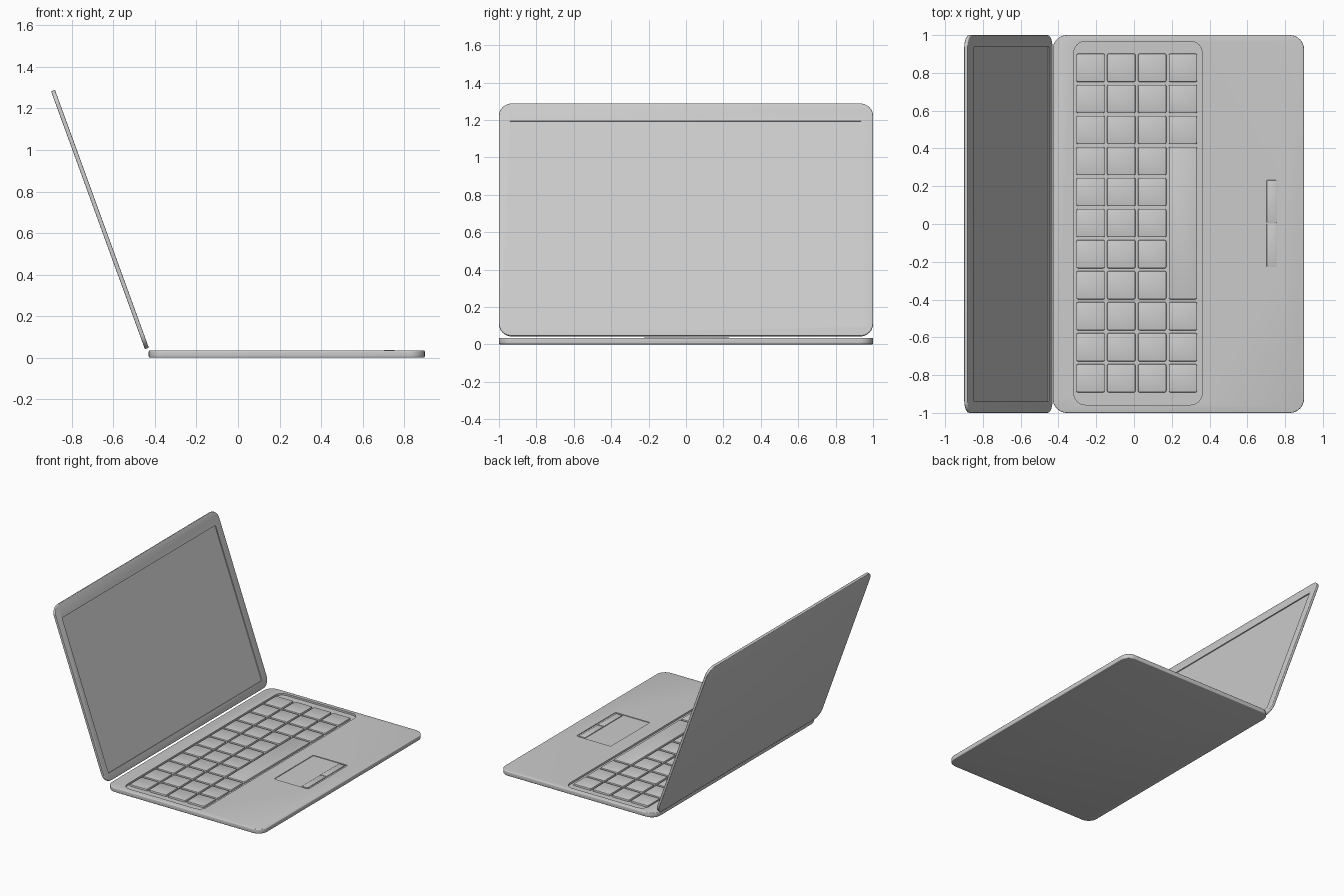
import bpy, bmesh, math

if "Cube" in bpy.data.objects:
    bpy.data.objects.remove(bpy.data.objects["Cube"])

def outline(x0, x1, y0, y1, r, seg):
    """Rounded rectangle, counter-clockwise."""
    pts = []
    for cx, cy, a in ((x1 - r, y1 - r, 0), (x0 + r, y1 - r, 90),
                      (x0 + r, y0 + r, 180), (x1 - r, y0 + r, 270)):
        for i in range(seg + 1):
            t = math.radians(a + 90 * i / seg)
            pts.append((cx + r * math.cos(t), cy + r * math.sin(t)))
    return pts

def plate(name, x0, x1, y0, y1, z0, z1, r, seg=8, top=0.0, bottom=0.0, steps=3):
    """Rounded slab whose top and bottom rims can be rounded over."""
    levels = []
    if bottom:
        for i in range(steps + 1):
            t = math.pi / 2 * i / steps
            levels.append((bottom * (1 - math.sin(t)), z0 + bottom * (1 - math.cos(t))))
    else:
        levels.append((0, z0))
    if top:
        for i in range(steps + 1):
            t = math.pi / 2 * i / steps
            levels.append((top * (1 - math.cos(t)), z1 - top * (1 - math.sin(t))))
    else:
        levels.append((0, z1))
    bm = bmesh.new()
    rings = [[bm.verts.new((x, y, z)) for x, y in
              outline(x0 + d, x1 - d, y0 + d, y1 - d, max(r - d, 0.001), seg)]
             for d, z in levels]
    n = len(rings[0])
    for a, b in zip(rings, rings[1:]):
        for i in range(n):
            j = (i + 1) % n
            bm.faces.new((a[i], a[j], b[j], b[i]))
    bm.faces.new(rings[0][::-1])
    bm.faces.new(rings[-1])
    me = bpy.data.meshes.new(name)
    bm.to_mesh(me)
    bm.free()
    ob = bpy.data.objects.new(name, me)
    bpy.context.collection.objects.link(ob)
    return ob

def activate(ob):
    bpy.ops.object.select_all(action='DESELECT')
    ob.select_set(True)
    bpy.context.view_layer.objects.active = ob

def carve(ob, *cutter_args):
    """Sink a rounded recess into a part."""
    cutter = plate("recess_cutter", *cutter_args)
    cutter.hide_render = True
    mod = ob.modifiers.new("recess", 'BOOLEAN')
    mod.operation, mod.solver, mod.object = 'DIFFERENCE', 'EXACT', cutter
    activate(ob)
    bpy.ops.object.modifier_apply(modifier=mod.name)
    bpy.data.objects.remove(cutter, do_unlink=True)

def smooth(ob):
    activate(ob)
    bpy.ops.object.shade_smooth_by_angle(angle=math.radians(35))

TOP = 0.035

# Base with keyboard well and touchpad well
base = plate("base", -0.43, 0.90, -1, 1, 0, TOP, 0.075, top=0.006, bottom=0.006)
carve(base, -0.318, 0.36, -0.957, 0.967, TOP - 0.014, 0.1, 0.06)
carve(base, 0.475, 0.77, -0.238, 0.242, TOP - 0.005, 0.1, 0.012, 4)
smooth(base)

# Keys: four rows of eleven, long space bar in the front row
KEY, PITCH_X, PITCH_Y = 0.15, 0.163, 0.1643
def key(name, row, y0, y1):
    x0 = -0.305 + row * PITCH_X
    ob = plate(name, x0, x0 + KEY, y0, y1, TOP - 0.015, TOP, 0.008, 2, 0.006, 0, 2)
    smooth(ob)

for row in range(4):
    for col in range(11):
        if row == 3 and 3 <= col <= 7:
            continue
        y = 0.005 + (col - 5) * PITCH_Y
        key("key_%d_%d" % (row + 1, col + 1), row, y - KEY / 2, y + KEY / 2)
key("space_bar", 3, 0.005 - 2 * PITCH_Y - KEY / 2, 0.005 + 2 * PITCH_Y + KEY / 2)

# Touchpad buttons
for side, y0, y1 in (("left", -0.226, 0.001), ("right", 0.005, 0.232)):
    b = plate("touchpad_button_" + side, 0.702, 0.755, y0, y1,
              TOP - 0.006, TOP + 0.001, 0.004, 2, 0.003, 0, 2)
    smooth(b)

# Lid with sunken screen, leaning back 20 degrees
lid = plate("screen_lid", -0.661, 0.661, -1, 1, -0.01, 0.01, 0.07, top=0.005, bottom=0.005)
carve(lid, -0.56, 0.605, -0.94, 0.936, 0.003, 0.1, 0.004, 2)
smooth(lid)
lid.location = (-0.665, 0, 0.665)
lid.rotation_euler = (0, math.radians(70), 0)
